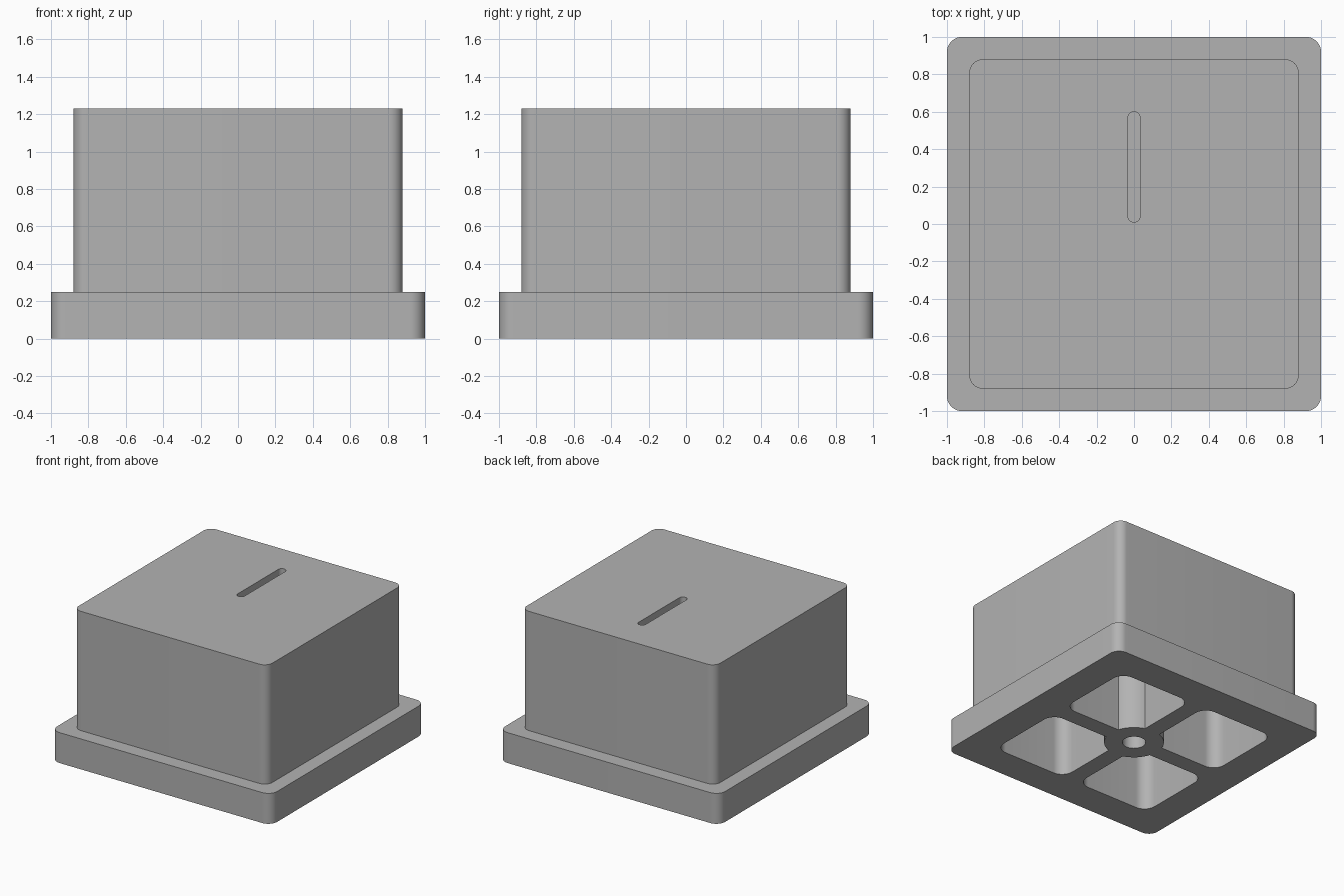
import bpy, math

if "Cube" in bpy.data.objects:
    bpy.data.objects.remove(bpy.data.objects["Cube"])

grey = bpy.data.materials.new("plain grey")
grey.use_nodes = True
colour = (0.45, 0.45, 0.45, 1)
grey.diffuse_color = colour
grey.node_tree.nodes["Principled BSDF"].inputs["Base Color"].default_value = colour


def rounded_prism(name, centre, half, radius, z0, z1, steps=12):
    """Vertical prism whose outline is a rectangle with rounded corners."""
    outline = []
    for q, (sx, sy) in enumerate([(1, 1), (-1, 1), (-1, -1), (1, -1)]):
        for i in range(steps + 1):
            a = (q + i / steps) * math.pi / 2
            outline.append((centre[0] + sx * (half[0] - radius) + radius * math.cos(a),
                            centre[1] + sy * (half[1] - radius) + radius * math.sin(a)))
    # Drop points that coincide where the straight side has no length
    outline = [p for i, p in enumerate(outline) if math.dist(p, outline[i - 1]) > 1e-5]
    n = len(outline)
    verts = [(x, y, z) for z in (z0, z1) for x, y in outline]
    faces = [tuple(reversed(range(n))), tuple(range(n, 2 * n))]
    faces += [(i, (i + 1) % n, n + (i + 1) % n, n + i) for i in range(n)]
    mesh = bpy.data.meshes.new(name)
    mesh.from_pydata(verts, [], faces)
    mesh.materials.append(grey)
    obj = bpy.data.objects.new(name, mesh)
    bpy.context.collection.objects.link(obj)
    return obj


def combine(target, tool, operation, keep=False):
    """Apply a boolean and remove the helper."""
    tool.hide_render = True
    mod = target.modifiers.new("cut", 'BOOLEAN')
    mod.operation, mod.solver, mod.object = operation, 'EXACT', tool
    bpy.context.view_layer.objects.active = target
    bpy.ops.object.modifier_apply(modifier=mod.name)
    if not keep:
        bpy.data.objects.remove(tool)


# Flanged base with the tall block standing on it
housing = rounded_prism("housing", (0, 0), (1, 1), 0.08, 0, 0.25)
block = rounded_prism("block", (0, 0), (0.88, 0.88), 0.07, 0.1, 1.23)
combine(housing, block, 'UNION')

# Four deep pockets underneath, leaving cross ribs and a round central boss
boss = rounded_prism("boss_cutter", (0, 0), (0.225, 0.225), 0.225, -0.3, 1.4)
for sx in (-1, 1):
    for sy in (-1, 1):
        pocket = rounded_prism("pocket_cutter", (sx * 0.405, sy * 0.405),
                               (0.335, 0.335), 0.1, -0.1, 1.09)
        combine(pocket, boss, 'DIFFERENCE', keep=True)
        combine(housing, pocket, 'DIFFERENCE')
bpy.data.objects.remove(boss)

# Blind hole up the boss
hole = rounded_prism("hole_cutter", (0, 0), (0.088, 0.088), 0.088, -0.1, 0.8)
combine(housing, hole, 'DIFFERENCE')

# Marker slot in the top
slot = rounded_prism("slot_cutter", (0, 0.305), (0.032, 0.295), 0.032, 1.11, 1.4)
combine(housing, slot, 'DIFFERENCE')

# Smooth rounded walls, crisp rims
bpy.ops.object.select_all(action='DESELECT')
housing.select_set(True)
bpy.context.view_layer.objects.active = housing
bpy.ops.object.shade_smooth_by_angle(angle=math.radians(30))
